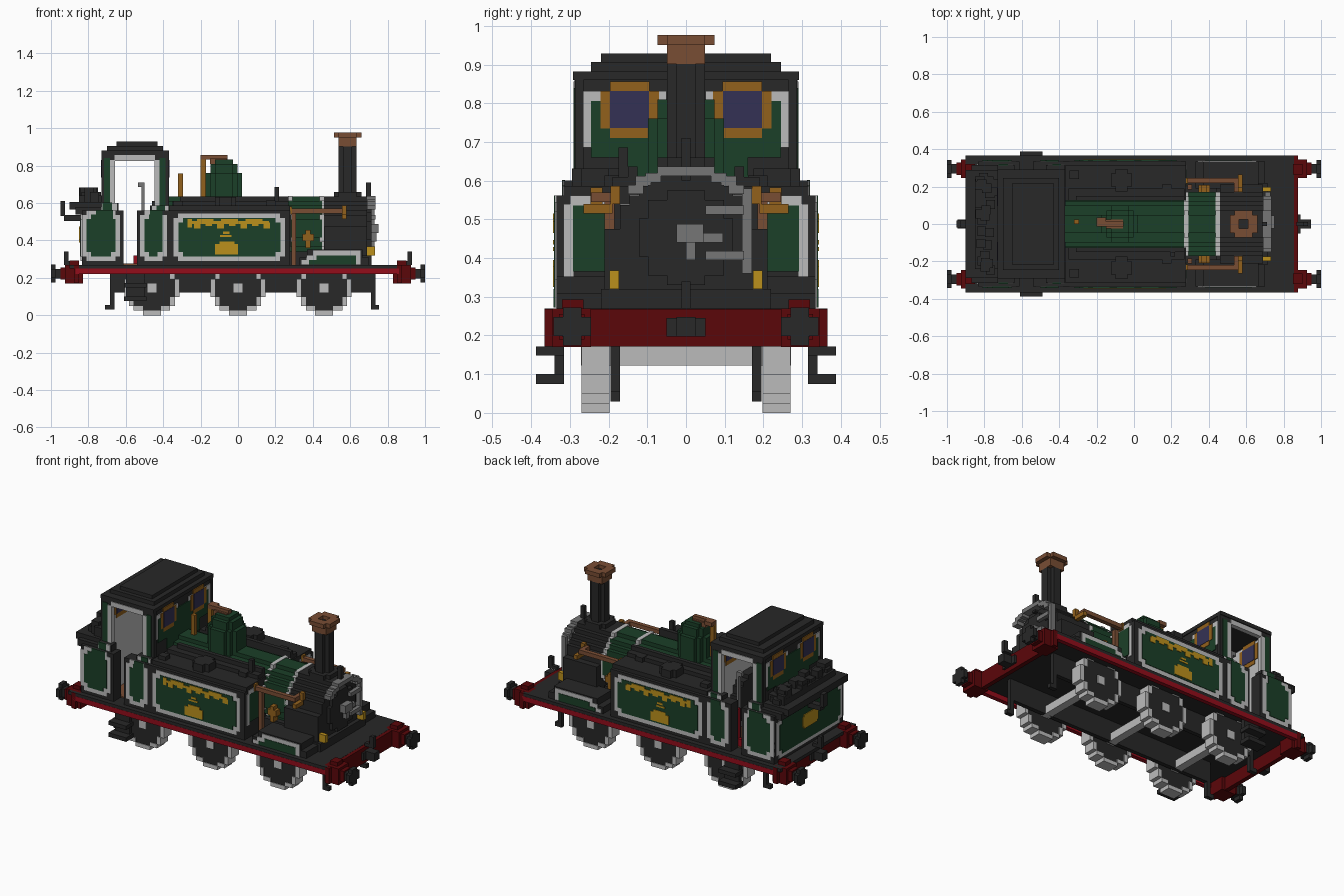
import bpy, bmesh, math, random

if "Cube" in bpy.data.objects:
    bpy.data.objects.remove(bpy.data.objects["Cube"], do_unlink=True)

V = 0.0244  # block size
random.seed(4)


def material(name, r, g, b):
    m = bpy.data.materials.new(name)
    m.use_nodes = True
    m.diffuse_color = (r, g, b, 1)
    n = m.node_tree.nodes["Principled BSDF"]
    n.inputs["Base Color"].default_value = (r, g, b, 1)
    n.inputs["Roughness"].default_value = 0.8
    return m


DARK = material("soot black", 0.021, 0.021, 0.021)
GREEN = material("deep green", 0.011, 0.050, 0.021)
PALE = material("pale grey", 0.50, 0.50, 0.50)
STEEL = material("steel grey", 0.18, 0.18, 0.18)
RED = material("dark red", 0.105, 0.002, 0.003)
BRIGHT = material("bright red", 0.29, 0.004, 0.011)
GOLD = material("gold", 0.50, 0.28, 0.012)
BRASS = material("brass", 0.29, 0.12, 0.012)
COPPER = material("copper", 0.19, 0.075, 0.034)
GLASS = material("violet glass", 0.034, 0.031, 0.09)


def part(name, mat, boxes, mirror=False, mirror_x=False):
    """One object made of boxes (x0, x1, y0, y1, z0, z1), optionally mirrored."""
    boxes = list(boxes)
    if mirror:
        boxes += [(a, b, -d, -c, e, f) for a, b, c, d, e, f in boxes]
    if mirror_x:
        boxes += [(-b, -a, c, d, e, f) for a, b, c, d, e, f in boxes]
    bm = bmesh.new()
    for x0, x1, y0, y1, z0, z1 in boxes:
        vs = bmesh.ops.create_cube(bm, size=1)["verts"]
        for v in vs:
            v.co = ((x0 + x1) / 2 + v.co.x * (x1 - x0),
                    (y0 + y1) / 2 + v.co.y * (y1 - y0),
                    (z0 + z1) / 2 + v.co.z * (z1 - z0))
    me = bpy.data.meshes.new(name)
    bm.to_mesh(me)
    bm.free()
    me.materials.append(mat)
    ob = bpy.data.objects.new(name, me)
    bpy.context.collection.objects.link(ob)
    return ob


def disc(axis, c, r, a0, a1):
    """Blocky disc: rows of boxes spanning a0..a1 along the axis; c = centre in the other two axes."""
    n = round(r / V)
    rows = []
    for i in range(-n, n):
        t = (i + 0.5) * V
        h = max(2, round(math.sqrt(max(r * r - t * t, 0)) / V)) * V
        u, w = (c[0] - h, c[0] + h), (c[1] + i * V, c[1] + (i + 1) * V)
        rows.append({"x": (a0, a1, *u, *w), "y": (*u, a0, a1, *w), "z": (*u, *w, a0, a1)}[axis])
    return rows


def notched(x0, x1, z0, z1, y0, y1, n=V):
    """Panel facing the side, with stepped corners."""
    return [(x0 + n, x1 - n, y0, y1, z0, z1), (x0, x1, y0, y1, z0 + n, z1 - n)]


def notched_end(y0, y1, z0, z1, x0, x1, n=V):
    """Panel facing the ends, with stepped corners."""
    return [(x0, x1, y0 + n, y1 - n, z0, z1), (x0, x1, y0, y1, z0 + n, z1 - n)]


# Running plate, valances and buffer beams
part("running_plate", DARK, [(-0.9, 0.855, -0.365, 0.365, 0.25, 0.27)])
part("valance", BRIGHT, [(-0.87, 0.86, 0.34, 0.366, 0.22, 0.251)], mirror=True)
part("buffer_beams", RED, [(0.85, 0.877, -0.366, 0.366, 0.172, 0.269)], mirror_x=True)
part("buffer_housings", RED, [(0.83, 0.925, 0.245, 0.345, 0.17, 0.27), (0.85, 0.9, 0.265, 0.32, 0.27, 0.293),
                              (0.92, 0.95, 0.262, 0.328, 0.19, 0.255)], mirror=True, mirror_x=True)
part("buffers", DARK, [(0.945, 0.976, 0.27, 0.32, 0.197, 0.247)] +
     notched_end(0.245, 0.342, 0.174, 0.272, 0.975, 1.0), mirror=True, mirror_x=True)
part("couplings", DARK, [(0.875, 0.89, -0.05, 0.05, 0.197, 0.245), (0.877, 0.945, -0.025, 0.025, 0.197, 0.248)], mirror_x=True)
part("lamp_irons", DARK, [(0.87, 0.93, -0.012, 0.012, 0.27, 0.29), (0.905, 0.93, -0.012, 0.012, 0.27, 0.34)], mirror_x=True)

# Frames, guard irons and steps
part("frames", DARK, [(-0.67, 0.73, 0.17, 0.195, 0.122, 0.252)], mirror=True)
part("guard_irons", DARK, [(x, x + V, 0.17, 0.195, 0.03, 0.252) for x in (-0.685, 0.71)] +
     [(-0.71, -0.68, 0.17, 0.195, 0.03, 0.055), (0.73, 0.755, 0.17, 0.195, 0.03, 0.055)], mirror=True)
part("cab_steps", DARK, [(-0.6, -0.5, 0.315, 0.34, 0.075, 0.252), (-0.61, -0.49, 0.315, 0.388, 0.148, 0.172),
                         (-0.61, -0.49, 0.315, 0.388, 0.075, 0.1)], mirror=True)

# Wheels and axles
for label, x in (("rear", -0.46), ("middle", 0.0), ("front", 0.46)):
    c = (x, 6 * V)
    rim = []
    for row in disc("y", c, 6 * V, 0.197, 0.27):
        z = (row[4] + row[5]) / 2 - c[1]
        inner = 5 * V
        if abs(z) < inner:
            h = round(math.sqrt(inner ** 2 - z * z) / V) * V
            rim += [(row[0], x - h, *row[2:]), (x + h, row[1], *row[2:])]
        else:
            rim.append(row)
    part(label + "_wheel_rims", PALE, rim, mirror=True)
    part(label + "_wheel_centres", DARK, disc("y", c, 5 * V, 0.205, 0.266), mirror=True)
    part(label + "_axle", PALE, [(x - V, x + V, -0.271, 0.271, 0.122, 0.171)])

# Boiler, bands, smokebox
BZ = 0.464
part("boiler", GREEN, disc("x", (0, BZ), 7 * V - 0.003, -0.38, 0.45))
part("boiler_bands", PALE, disc("x", (0, BZ + 0.002), 7 * V + 0.002, 0.268, 0.292) +
     disc("x", (0, BZ + 0.002), 7 * V + 0.002, 0.436, 0.46))
part("boiler_cradle", DARK, [(0.25, 0.45, -0.15, 0.15, 0.26, 0.34)])
part("smokebox", DARK, disc("x", (0, BZ), 7 * V, 0.458, 0.69) +
     [(0.461, 0.69, -0.21, 0.21, 0.27, 0.475), (0.44, 0.715, -0.22, 0.22, 0.27, 0.32)])
part("smokebox_door", DARK, disc("x", (0, 0.453), 5 * V, 0.69, 0.713))
part("smokebox_lamp_iron", DARK, [(0.685, 0.71, -0.012, 0.012, 0.6, 0.71)])

# Front handrail and door fittings
part("front_handrail", STEEL, [(0.69, 0.735, -0.073, 0.073, 0.612, 0.637)] +
     [(0.69, 0.735, s * a - 0.02, s * a + 0.02, z, z + V) for s in (1, -1)
      for a, z in ((0.085, 0.595), (0.11, 0.587), (0.13, 0.565))] +
     [(0.7, 0.73, 0.145, 0.17, 0.36, 0.58)])
part("door_handles", STEEL, [(0.71, 0.735, 0.05, 0.15, 0.512, 0.536), (0.71, 0.735, 0.05, 0.15, 0.395, 0.418),
                             (0.71, 0.75, -0.025, 0.045, 0.44, 0.488), (0.715, 0.74, 0.0, 0.025, 0.395, 0.45),
                             (0.715, 0.735, 0.04, 0.095, 0.44, 0.465)])
part("front_lamps", GOLD, [(0.69, 0.733, 0.173, 0.197, 0.32, 0.368)], mirror=True)

# Chimney with hollow copper cap
CX = 0.586
part("chimney", DARK, [(CX - 2 * V, CX + 2 * V, -V, V, 0.6, 0.902), (CX - V, CX + V, -2 * V, 2 * V, 0.6, 0.902),
                       (CX - 3 * V, CX + 3 * V, -2 * V, 2 * V, 0.6, 0.66), (CX - 2 * V, CX + 2 * V, -3 * V, 3 * V, 0.6, 0.66)])
cap = [(CX - 2 * V, CX + 2 * V, -2 * V, 2 * V, 0.902, 0.95)]
for s in (1, -1):
    a, b = sorted((s * V, s * 3 * V))
    cap += [(CX + a, CX + b, -2 * V, 2 * V, 0.95, 0.976), (CX - 2 * V, CX + 2 * V, a, b, 0.95, 0.976)]
part("chimney_cap", COPPER, cap)
part("chimney_bore", DARK, [(CX - V, CX + V, -V, V, 0.94, 0.955)])

# Dome, safety valve and whistle
part("dome", GREEN, disc("z", (-0.075, 0), 4 * V, 0.6, 0.76) + disc("z", (-0.075, 0), 3 * V, 0.76, 0.81) +
     disc("z", (-0.075, 0), 2 * V, 0.81, 0.832))
part("valve_pipe", BRASS, [(-0.2, -0.172, -0.012, 0.012, 0.63, 0.84)])
part("valve_arm", COPPER, [(-0.2, -0.055, -0.013, 0.013, 0.832, 0.856), (-0.15, -0.06, -0.025, 0.025, 0.81, 0.838),
                           (-0.2, -0.15, 0.012, 0.036, 0.832, 0.856)])
part("whistle", BRASS, [(-0.32, -0.295, 0.0, 0.025, 0.62, 0.757)])

# Side tanks with lined panels
part("side_tanks", DARK, [(-0.37, 0.278, 0.125, 0.335, 0.27, 0.561), (-0.365, 0.278, 0.125, 0.316, 0.56, 0.586),
                          (-0.35, 0.27, 0.125, 0.19, 0.585, 0.61), (-0.31, 0.27, 0.125, 0.15, 0.61, 0.636)], mirror=True)
part("tank_lining", PALE, notched(-0.345, 0.25, 0.29, 0.545, 0.333, 0.338) +
     [(0.277, 0.282, 0.29, 0.316, 0.35, 0.54), (0.277, 0.282, 0.2, 0.3, 0.535, 0.561)], mirror=True)
part("tank_panels", GREEN, notched(-0.318, 0.226, 0.315, 0.52, 0.335, 0.341) +
     [(0.277, 0.283, 0.2, 0.292, 0.365, 0.536)], mirror=True)
ornament = [(-0.235 + i * 0.062, -0.2 + i * 0.062, 0.338, 0.344, 0.465 + 0.012 * (i % 2), 0.495) for i in range(7)]
part("tank_ornament", GOLD, ornament + [(-0.265, 0.165, 0.338, 0.344, 0.488, 0.503), (-0.27, -0.245, 0.338, 0.344, 0.47, 0.515),
     (-0.22, -0.13, 0.338, 0.344, 0.5, 0.515), (-0.09, 0.0, 0.338, 0.344, 0.5, 0.515), (0.04, 0.13, 0.338, 0.344, 0.5, 0.515),
     (-0.095, -0.035, 0.338, 0.344, 0.418, 0.428), (-0.08, -0.045, 0.338, 0.344, 0.435, 0.447),
     (-0.122, 0.0, 0.338, 0.344, 0.325, 0.38), (-0.1, -0.02, 0.338, 0.344, 0.375, 0.395)], mirror=True)
part("tank_fillers", DARK, [(-0.122, -0.01, 0.2, 0.27, 0.58, 0.632), (-0.1, -0.035, 0.175, 0.295, 0.58, 0.632)], mirror=True)
part("tank_fittings", DARK, [(-0.345, -0.295, 0.24, 0.285, 0.58, 0.61), (0.15, 0.2, 0.16, 0.21, 0.58, 0.613)], mirror=True)
part("tank_post", DARK, [(0.195, 0.22, -0.175, -0.15, 0.58, 0.685)])

# Splashers ahead of the tanks
part("front_splashers", DARK, [(0.33, 0.7, 0.19, 0.335, 0.27, 0.31), (0.37, 0.665, 0.19, 0.335, 0.31, 0.352)], mirror=True)
part("splasher_lining", PALE, [(0.34, 0.655, 0.333, 0.339, 0.272, 0.295), (0.365, 0.655, 0.333, 0.339, 0.29, 0.32),
                               (0.4, 0.655, 0.333, 0.339, 0.32, 0.345)], mirror=True)
part("splasher_panels", GREEN, [(0.38, 0.63, 0.335, 0.342, 0.272, 0.295), (0.42, 0.63, 0.335, 0.342, 0.29, 0.32)], mirror=True)

# Pipes beside the boiler
part("side_pipes", COPPER, [(0.265, 0.56, 0.22, 0.246, 0.545, 0.57), (0.535, 0.56, 0.17, 0.24, 0.545, 0.57),
                            (0.285, 0.31, 0.185, 0.21, 0.27, 0.55)], mirror=True)
part("pipe_joints", BRASS, [(0.555, 0.58, 0.19, 0.265, 0.515, 0.54), (0.555, 0.58, 0.17, 0.195, 0.54, 0.586),
                            (0.262, 0.29, 0.216, 0.247, 0.54, 0.582), (0.362, 0.387, 0.165, 0.208, 0.36, 0.455),
                            (0.345, 0.405, 0.165, 0.208, 0.398, 0.435)], mirror=True)

# Cab: end walls, posts, lower sides and stepped roof
part("cab_walls", DARK, [(-0.4, -0.376, -0.288, 0.288, 0.27, 0.87), (-0.724, -0.7, -0.288, 0.288, 0.27, 0.87)])
part("cab_sides", DARK, [(-0.73, -0.66, 0.265, 0.287, 0.55, 0.87), (-0.444, -0.37, 0.265, 0.287, 0.55, 0.87),
                         (-0.73, -0.37, 0.265, 0.287, 0.83, 0.87), (-0.73, -0.612, 0.265, 0.335, 0.27, 0.561),
                         (-0.54, -0.37, 0.265, 0.335, 0.27, 0.561), (-0.73, -0.64, 0.265, 0.316, 0.56, 0.6),
                         (-0.47, -0.37, 0.265, 0.316, 0.56, 0.586)], mirror=True)
part("cab_roof", DARK, [(-0.73, -0.37, -0.292, 0.292, 0.86, 0.882), (-0.7, -0.4, -0.245, 0.245, 0.88, 0.906),
                        (-0.65, -0.43, -0.22, 0.22, 0.905, 0.928)])
part("door_lining", PALE, [(-0.685, -0.658, 0.263, 0.291, 0.59, 0.83), (-0.446, -0.42, 0.263, 0.291, 0.57, 0.83),
                           (-0.66, -0.444, 0.263, 0.291, 0.826, 0.856)], mirror=True)
part("post_panels", GREEN, [(-0.717, -0.685, 0.285, 0.291, 0.595, 0.84), (-0.42, -0.388, 0.285, 0.291, 0.58, 0.84)], mirror=True)
# Lower panels flow up into the posts through a stepped neck
part("cab_side_lining", PALE, notched(-0.835, -0.63, 0.29, 0.561, 0.333, 0.338) + notched(-0.525, -0.38, 0.29, 0.561, 0.333, 0.338) +
     [(-0.73, -0.648, 0.313, 0.319, 0.56, 0.6), (-0.46, -0.372, 0.313, 0.319, 0.56, 0.586)], mirror=True)
part("cab_side_panels", GREEN, notched(-0.81, -0.655, 0.315, 0.538, 0.335, 0.341) +
     notched(-0.5, -0.405, 0.315, 0.538, 0.335, 0.341) +
     [(-0.76, -0.668, 0.335, 0.341, 0.51, 0.562), (-0.725, -0.675, 0.313, 0.321, 0.56, 0.602),
      (-0.47, -0.405, 0.335, 0.341, 0.51, 0.562), (-0.435, -0.39, 0.313, 0.321, 0.56, 0.588)], mirror=True)

# End-wall panels and windows
part("cab_end_lining", PALE, [(x, x + 0.005, *yz) for x in (-0.377, -0.728)
                              for yz in ((0.245, 0.27, 0.685, 0.832), (0.05, 0.25, 0.806, 0.832))], mirror=True)
part("cab_end_panels", GREEN, [(x, x + 0.006, *yz) for x in (-0.377, -0.729)
                               for yz in ((0.0, 0.245, 0.66, 0.806), (0.0, 0.16, 0.59, 0.67))], mirror=True)
for label, x0, x1 in (("front", -0.41, -0.369), ("rear", -0.731, -0.69)):
    part(label + "_window_frames", BRASS, notched_end(0.07, 0.221, 0.71, 0.856, x0, x1), mirror=True)
    part(label + "_window_glass", GLASS, [(x0 - 0.002, x1 + 0.002, 0.095, 0.196, 0.736, 0.831)], mirror=True)

# Cab interior
part("cab_inner_lining", PALE, [(-0.406, -0.399, -0.262, 0.262, 0.275, 0.85), (-0.701, -0.694, -0.262, 0.262, 0.275, 0.85)])
part("cab_floor", COPPER, [(-0.694, -0.406, -0.265, 0.265, 0.268, 0.277)])
part("boiler_backhead", DARK, disc("x", (0, BZ), 6 * V, -0.46, -0.4))
part("reverser_lever", STEEL, [(-0.515, -0.5, 0.2, 0.225, 0.28, 0.71), (-0.535, -0.5, 0.2, 0.225, 0.685, 0.71)])
part("brake_lever", BRIGHT, [(-0.535, -0.51, 0.235, 0.26, 0.275, 0.5), (-0.56, -0.51, 0.235, 0.26, 0.275, 0.32)])

# Coal bunker
part("bunker", DARK, [(-0.835, -0.72, -0.335, 0.335, 0.27, 0.561), (-0.87, -0.73, -0.316, 0.316, 0.54, 0.58),
                      (-0.9, -0.73, -0.29, 0.29, 0.565, 0.605)])
part("bunker_lining", PALE, notched_end(-0.32, 0.32, 0.29, 0.54, -0.841, -0.834))
part("bunker_panel", GREEN, notched_end(-0.294, 0.294, 0.315, 0.52, -0.845, -0.838))
part("bunker_plate", GOLD, notched_end(-0.075, 0.075, 0.39, 0.475, -0.85, -0.843, 0.012))
part("bunker_lamp_iron", DARK, [(-0.95, -0.925, -0.02, 0.02, 0.53, 0.61), (-0.93, -0.84, -0.02, 0.02, 0.505, 0.535)])
coal = [(-0.85, -0.728, -0.24, 0.24, 0.6, 0.64)]
for i in range(34):
    x, y = random.uniform(-0.83, -0.755), random.uniform(-0.25, 0.25)
    coal.append((x - V, x + V, y - V, y + V, 0.58, random.choice((0.635, 0.66, 0.684))))
part("coal", DARK, coal)
